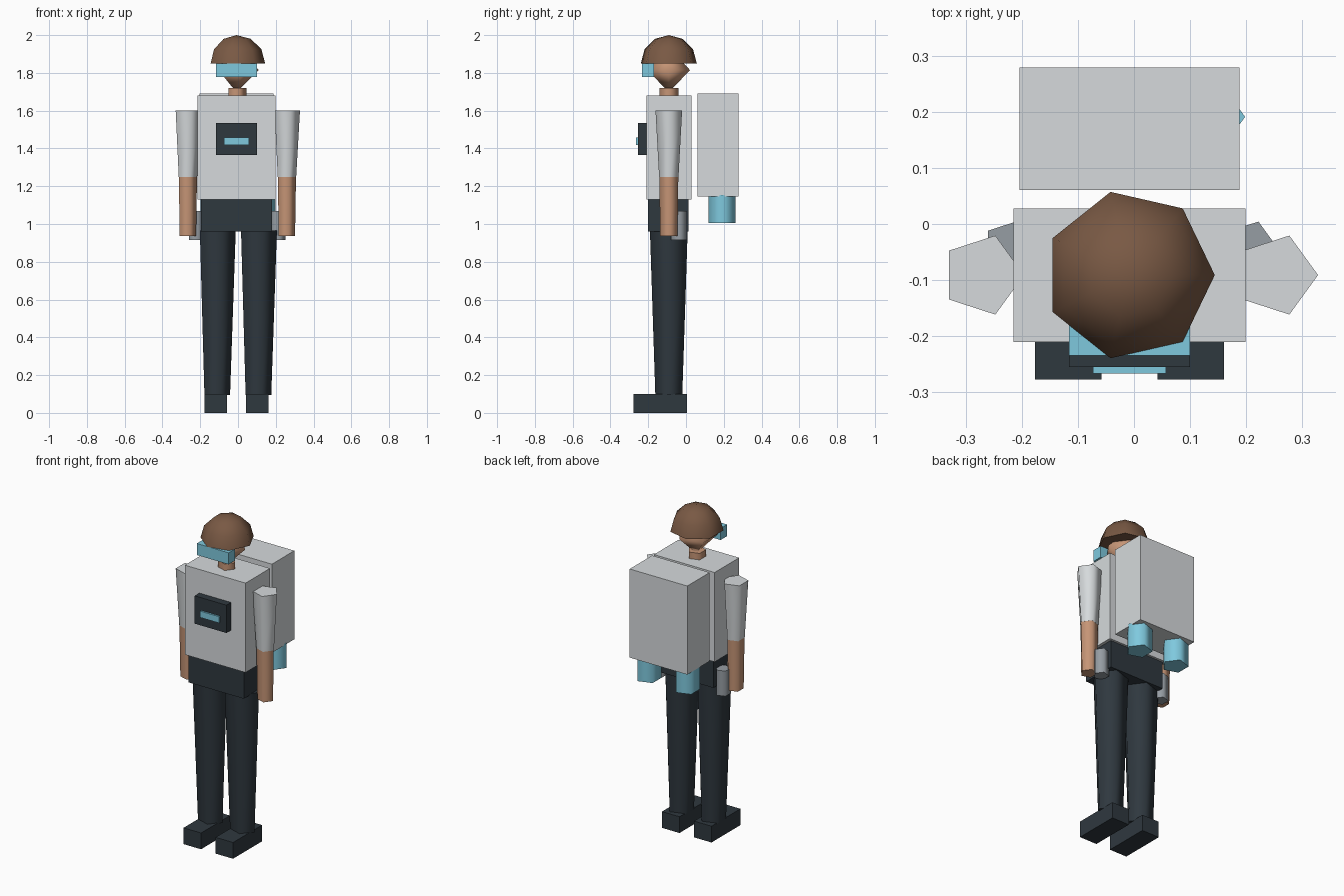
import bpy, bmesh, math
from mathutils import Matrix, Vector

if "Cube" in bpy.data.objects:
    bpy.data.objects.remove(bpy.data.objects["Cube"])

CX, CY = -0.008, -0.091  # axis of the body


def material(name, *rgb):
    lin = [((c / 255 + 0.055) / 1.055) ** 2.4 for c in rgb] + [1.0]
    m = bpy.data.materials.new(name)
    m.use_nodes = True
    m.diffuse_color = lin
    m.node_tree.nodes["Principled BSDF"].inputs["Base Color"].default_value = lin
    return m


LIGHT = material("light grey fabric", 214, 218, 220)
DARK = material("dark slate", 47, 56, 63)
CYAN = material("cyan", 127, 201, 222)
SKIN = material("skin", 198, 149, 118)
HAIR = material("brown hair", 121, 89, 68)
METAL = material("mid grey metal", 150, 157, 163)


def finish(name, bm, mat, smooth=False):
    bmesh.ops.recalc_face_normals(bm, faces=bm.faces)
    mesh = bpy.data.meshes.new(name)
    bm.to_mesh(mesh)
    bm.free()
    mesh.materials.append(mat)
    ob = bpy.data.objects.new(name, mesh)
    bpy.context.collection.objects.link(ob)
    if smooth:
        bpy.ops.object.select_all(action="DESELECT")
        ob.select_set(True)
        bpy.context.view_layer.objects.active = ob
        bpy.ops.object.shade_smooth_by_angle(angle=math.radians(80))
    return ob


def box(name, mat, x, width, y0, y1, z0, z1):
    bm = bmesh.new()
    bmesh.ops.create_cube(bm, size=1)
    bmesh.ops.scale(bm, vec=(width, y1 - y0, z1 - z0), verts=bm.verts)
    bmesh.ops.translate(bm, vec=(CX + x, (y0 + y1) / 2, (z0 + z1) / 2), verts=bm.verts)
    return finish(name, bm, mat)


def lathe(name, mat, x, y, profile, sides=5):
    """Stack of (radius, z) rings, one corner towards +x; zero radius is a tip."""
    bm = bmesh.new()
    rings = []
    for r, z in profile:
        n = sides if r else 1
        rings.append([bm.verts.new((CX + x + r * math.cos(math.tau * i / sides),
                                    y + r * math.sin(math.tau * i / sides), z))
                      for i in range(n)])
    for a, b in zip(rings, rings[1:]):
        for i in range(sides):
            j = (i + 1) % sides
            quad = [a[i % len(a)], a[j % len(a)], b[j % len(b)], b[i % len(b)]]
            bm.faces.new(list(dict.fromkeys(quad)))
    for ring in (rings[0], rings[-1]):
        if len(ring) > 1:
            bm.faces.new(ring)
    return finish(name, bm, mat, smooth=True)


# Head, hair cap, visor and neck
lathe("neck", SKIN, 0, CY, [(0.053, 1.67), (0.053, 1.72)])
lathe("head", SKIN, 0, CY, [(0, 1.697), (0.118, 1.815), (0, 1.933)])
dome = [(0.152 * math.cos(math.radians(a)), 1.85 + 0.15 * math.sin(math.radians(a)))
        for a in (0, 30, 60)]
lathe("hair", HAIR, 0, CY, dome + [(0, 2.0)], sides=7)
box("visor", CYAN, 0, 0.216, -0.234, -0.17, 1.778, 1.849)

# Torso, hips and chest unit
box("torso", LIGHT, 0, 0.413, -0.21, 0.028, 1.13, 1.68)
box("hips", DARK, 0, 0.376, -0.2, 0.014, 0.96, 1.13)
box("chest_unit", DARK, 0, 0.216, -0.255, -0.205, 1.364, 1.535)
box("chest_screen", CYAN, 0, 0.13, -0.266, -0.25, 1.418, 1.457)

# Backpack
box("backpack", LIGHT, 0, 0.392, 0.061, 0.279, 1.145, 1.69)

# Paired parts
for side, s in (("left", 1), ("right", -1)):
    lathe(side + "_sleeve", LIGHT, s * 0.262, CY, [(0.054, 1.25), (0.074, 1.6)])
    lathe(side + "_forearm", SKIN, s * 0.262, CY, [(0.048, 0.937), (0.053, 1.25)])
    lathe(side + "_leg", DARK, s * 0.109, CY, [(0.075, 0.095), (0.105, 0.965)])
    box(side + "_shoe", DARK, s * 0.109, 0.119, -0.277, 0.004, 0, 0.1)
    lathe(side + "_thruster", CYAN, s * 0.131, 0.191, [(0.075, 1.005), (0.075, 1.153)])
    lathe(side + "_hip_canister", METAL, s * 0.216, -0.038, [(0.0445, 0.915), (0.0445, 1.07)])
